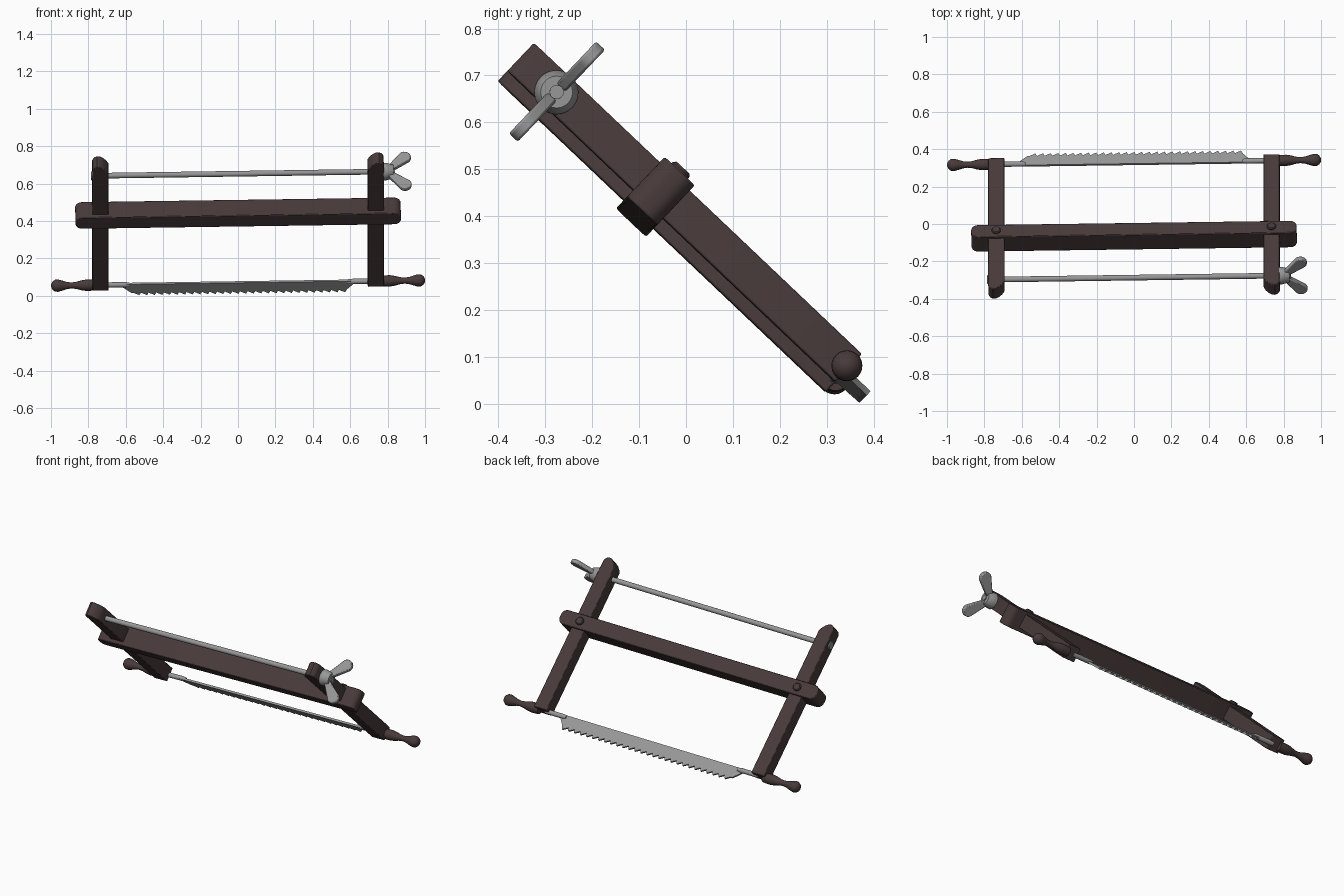
import bpy, bmesh, math
from mathutils import Matrix, Vector

if "Cube" in bpy.data.objects:
    bpy.data.objects.remove(bpy.data.objects["Cube"])

# Saw plane frame: local X along the blade, Y from tension rod to blade, Z normal to the frame
FRAME = (Matrix.Translation((0, 0, 0.4)) @ Matrix.Rotation(math.radians(-43.5), 4, 'X')
         @ Matrix.Rotation(-0.02, 4, 'Y'))


def material(name, col):
    m = bpy.data.materials.new(name)
    m.diffuse_color = (*col, 1)
    m.use_nodes = True
    m.node_tree.nodes["Principled BSDF"].inputs["Base Color"].default_value = m.diffuse_color
    return m


WOOD = material("dark_wood", (0.064, 0.043, 0.042))
STEEL = material("grey_steel", (0.31, 0.31, 0.31))


def finish(name, bm, mat, bevel=0):
    bmesh.ops.recalc_face_normals(bm, faces=bm.faces)
    me = bpy.data.meshes.new(name)
    bm.to_mesh(me)
    bm.free()
    me.materials.append(mat)
    ob = bpy.data.objects.new(name, me)
    bpy.context.collection.objects.link(ob)
    ob.matrix_world = FRAME
    if bevel:
        mod = ob.modifiers.new("bevel", 'BEVEL')
        mod.width, mod.segments = bevel, 2
        mod.limit_method, mod.angle_limit = 'ANGLE', math.radians(50)
    bpy.ops.object.select_all(action='DESELECT')
    bpy.context.view_layer.objects.active = ob
    ob.select_set(True)
    bpy.ops.object.shade_smooth_by_angle(angle=math.radians(35))
    return ob


def plate(name, outline, lo, hi, mat, bevel=0, axis='Z'):
    """Extrude a 2D outline along Z, or along Y when the outline is in X-Z."""
    bm = bmesh.new()
    put = (lambda a, b, c: (a, b, c)) if axis == 'Z' else (lambda a, b, c: (a, c, b))
    f = bm.faces.new([bm.verts.new(put(a, b, lo)) for a, b in outline])
    r = bmesh.ops.extrude_face_region(bm, geom=[f])
    vs = [v for v in r['geom'] if isinstance(v, bmesh.types.BMVert)]
    bmesh.ops.translate(bm, verts=vs, vec=Vector(put(0, 0, hi - lo)))
    return finish(name, bm, mat, bevel)


def lathe(name, profile, y, z, mat, sign=1, axis='X', x=0, seg=24):
    """Turn (position, radius) pairs about an axis; closed with caps."""
    bm = bmesh.new()
    rings = []
    for p, r in profile:
        ring = []
        for i in range(seg):
            a = 2 * math.pi * i / seg
            c, s = r * math.cos(a), r * math.sin(a)
            ring.append(bm.verts.new((sign * p, y + c, z + s) if axis == 'X' else (x + c, y + s, p)))
        rings.append(ring)
    for r0, r1 in zip(rings, rings[1:]):
        for i in range(seg):
            j = (i + 1) % seg
            bm.faces.new((r0[i], r0[j], r1[j], r1[i]))
    bm.faces.new(rings[0])
    bm.faces.new(rings[-1])
    return finish(name, bm, mat)


def arc(cx, cy, r, a0, a1, n=8):
    return [(cx + r * math.cos(math.radians(a0 + (a1 - a0) * i / n)),
             cy + r * math.sin(math.radians(a0 + (a1 - a0) * i / n))) for i in range(n + 1)]


T = -0.014          # height of the rod and blade axis in the frame
ARM_X = 0.736
BLADE_Y, ROD_Y, BEAM_Y = 0.467, -0.382, -0.076

# Cross beam with rounded ends
r = 0.036
beam = []
for cx, cy, a in ((1, 1, 0), (-1, 1, 90), (-1, -1, 180), (1, -1, 270)):
    beam += arc(cx * (0.87 - r), BEAM_Y + cy * (0.044 - r), r, a, a + 90, 6)
plate("cross_beam", beam, -0.073, 0.044, WOOD, 0.004)

for side, s in (("left", -1), ("right", 1)):
    # Upright arm, top end arched with a longer slope on the inner side
    pts = [(-0.043, 0.473), (0.043, 0.473), (0.043, -0.462), (0.034, -0.48), (0.018, -0.489),
           (0.002, -0.487), (-0.016, -0.475), (-0.032, -0.457), (-0.043, -0.436)]
    plate(side + "_arm", [(s * (ARM_X + a), b) for a, b in pts], -0.052, 0.03, WOOD, 0.004)
    # Pivot pin through the beam
    lathe(side + "_pivot_pin", [(0.03, 0.024), (0.05, 0.024), (0.056, 0.019)],
          BEAM_Y, 0, WOOD, axis='Z', x=s * ARM_X)
    # Turned handle
    lathe(side + "_handle", [(0.76, 0.028), (0.79, 0.030), (0.815, 0.030), (0.84, 0.026),
                             (0.865, 0.019), (0.89, 0.016), (0.915, 0.019), (0.94, 0.027),
                             (0.962, 0.033), (0.978, 0.032), (0.991, 0.023), (0.998, 0.012),
                             (1.0, 0.003)], BLADE_Y, T, WOOD, s)
    # Pin holding the blade
    lathe(side + "_blade_pin", [(0.58, 0.010), (0.60, 0.014), (0.72, 0.014)],
          BLADE_Y, T, STEEL, s)

# Toothed blade
N, X0, X1 = 28, -0.56, 0.58
step = (X1 - X0) / N
blade = [(0.62, 0.474), (0.62, 0.456), (-0.64, 0.456), (-0.64, 0.470), (-0.62, 0.476), (X0 - 0.01, 0.523)]
for i in range(N):
    blade += [(X0 + i * step, 0.522), (X0 + (i + 0.8) * step, 0.541)]
blade += [(X1 + 0.003, 0.518)]
plate("blade", blade, T - 0.009, T + 0.003, STEEL)

# Tension rod with its head on the left
lathe("tension_rod", [(-0.77, 0.015), (0.838, 0.015)], ROD_Y, T, STEEL)
lathe("rod_head", [(-0.787, 0.020), (-0.783, 0.024), (-0.77, 0.024)], ROD_Y, T, STEEL)

# Wing nut
lathe("wing_nut_hub", [(0.777, 0.047), (0.79, 0.047), (0.828, 0.037), (0.832, 0.034)],
      ROD_Y, T, STEEL)
for name, s in (("upper", 1), ("lower", -1)):
    # Paddle outline in the X-Z plane
    wing = [(0.79, 0.02), (0.83, 0.012)] + arc(0.891, 0.1, 0.035, -40, 130, 10) + [(0.815, 0.052)]
    plate(name + "_wing", [(a, T + s * b) for a, b in wing],
          ROD_Y - 0.013, ROD_Y + 0.013, STEEL, 0.005, axis='Y')
